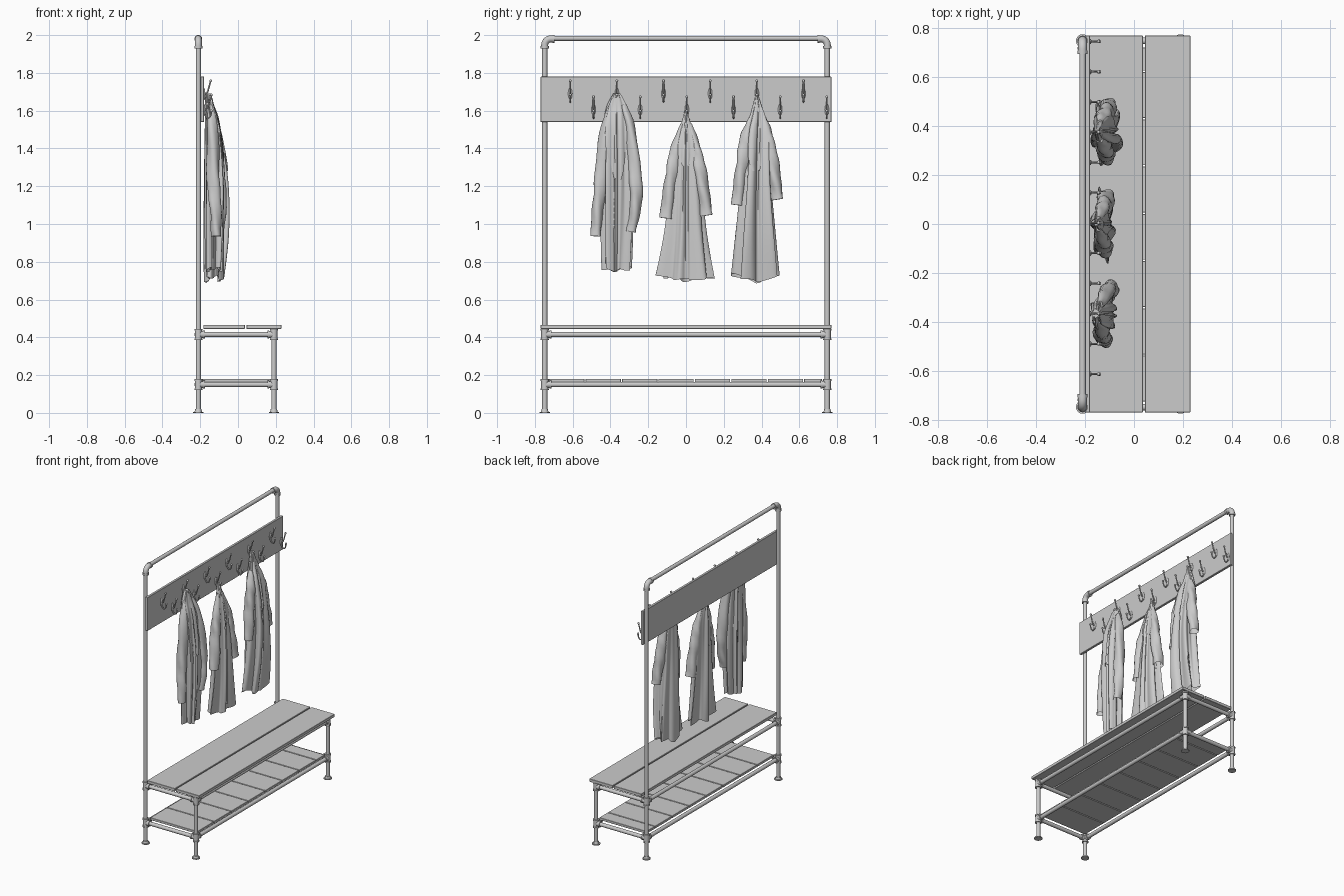
import bpy, bmesh, math
from mathutils import Vector

if "Cube" in bpy.data.objects:
    bpy.data.objects.remove(bpy.data.objects["Cube"])

BX, FX, PY = -0.21, 0.19, 0.748      # back posts, front legs, side offset
PIPE, FIT = 0.0135, 0.02


def finish(name, bm, angle=40):
    bmesh.ops.recalc_face_normals(bm, faces=bm.faces)
    me = bpy.data.meshes.new(name)
    bm.to_mesh(me)
    bm.free()
    ob = bpy.data.objects.new(name, me)
    bpy.context.collection.objects.link(ob)
    bpy.ops.object.select_all(action='DESELECT')
    ob.select_set(True)
    bpy.context.view_layer.objects.active = ob
    bpy.ops.object.shade_smooth_by_angle(angle=math.radians(angle))
    return ob


def skin(bm, rings, closed=True, caps=(True, True)):
    vs = [[bm.verts.new(p) for p in r] for r in rings]
    n = len(vs[0])
    for a, b in zip(vs, vs[1:]):
        for i in range(n if closed else n - 1):
            j = (i + 1) % n
            bm.faces.new((a[i], a[j], b[j], b[i]))
    if caps[0]:
        bm.faces.new(vs[0])
    if caps[1]:
        bm.faces.new(vs[-1])


def sweep(bm, pts, radii, sides=16, caps=(True, True), fold=0.0):
    pts = [Vector(p) for p in pts]
    if not isinstance(radii, (list, tuple)):
        radii = [radii] * len(pts)
    rings, ref = [], None
    for i, p in enumerate(pts):
        t = (pts[min(i + 1, len(pts) - 1)] - pts[max(i - 1, 0)]).normalized()
        if ref is None:
            ref = t.orthogonal()
        u = (ref - t * ref.dot(t)).normalized()
        ref, v = u, t.cross(u)
        ring = []
        for k in range(sides):
            a = 2 * math.pi * k / sides
            r = radii[i] * (1 + fold * math.sin(3 * a + i * 0.5) + fold * 0.6 * math.sin(i * 1.3 + a))
            ring.append(p + u * math.cos(a) * r + v * math.sin(a) * r)
        rings.append(ring)
    skin(bm, rings, caps=caps)


def smooth_path(keys, n):
    """Catmull-Rom samples of equally long key tuples."""
    out, m = [], len(keys) - 1
    for s in range(n + 1):
        f = s / n * m
        i = min(int(f), m - 1)
        t = f - i
        a, b, c, d = (keys[max(0, min(m, i + k))] for k in (-1, 0, 1, 2))
        out.append([0.5 * (2 * q + (r - p) * t + (2 * p - 5 * q + 4 * r - w) * t * t
                    + (3 * q - p - 3 * r + w) * t ** 3) for p, q, r, w in zip(a, b, c, d)])
    return out


def box(name, x, y, z):
    bm = bmesh.new()
    bmesh.ops.create_cube(bm, size=1)
    for v in bm.verts:
        v.co = [(r[0] + r[1]) / 2 + c * (r[1] - r[0]) for r, c in zip((x, y, z), v.co)]
    bmesh.ops.bevel(bm, geom=bm.edges[:], offset=0.0015, segments=1, affect='EDGES')
    return finish(name, bm, 30)


def pipes(name, runs, radius):
    bm = bmesh.new()
    for a, b in runs:
        sweep(bm, [a, b], radius)
    return finish(name, bm)


# Overhead pipe frame with rounded elbows
pipes("back_posts", [((BX, s * PY, 0.005), (BX, s * PY, 1.95)) for s in (-1, 1)], PIPE)
pipes("top_rail", [((BX, -PY + 0.03, 1.983), (BX, PY - 0.03, 1.983))], PIPE)
bm = bmesh.new()
for s in (-1, 1):
    path = [(BX, s * PY, 1.935)]
    for k in range(9):
        a = math.pi / 2 * k / 8
        path.append((BX, s * (PY - 0.033 + 0.033 * math.cos(a)), 1.947 + 0.033 * math.sin(a)))
    path.append((BX, s * (PY - 0.045), 1.98))
    sweep(bm, path, 0.0185)
    sweep(bm, [(BX, s * PY, 1.93), (BX, s * PY, 1.943)], 0.0215)
    sweep(bm, [(BX, s * (PY - 0.04), 1.98), (BX, s * (PY - 0.053), 1.98)], 0.0205)
finish("top_elbows", bm)

# Bench legs and rails at two heights
pipes("front_legs", [((FX, s * PY, 0.005), (FX, s * PY, 0.43)) for s in (-1, 1)], PIPE)
for label, z in (("seat", 0.415), ("shelf", 0.15)):
    pipes(label + "_long_rails", [((x, -PY, z), (x, PY, z)) for x in (BX, FX)], PIPE)
    pipes(label + "_side_rails", [((BX, s * PY, z), (FX, s * PY, z)) for s in (-1, 1)], PIPE)

# Pipe fittings with collars, and floor flanges
bm = bmesh.new()
feet = bmesh.new()
for x, inward in ((BX, 1), (FX, -1)):
    for s in (-1, 1):
        y = s * PY
        for z in (0.415, 0.15):
            sweep(bm, [(x, y, z - 0.028), (x, y, z + 0.026)], 0.0185)
            for e in (-0.03, 0.02):
                sweep(bm, [(x, y, z + e), (x, y, z + e + 0.009)], 0.0215)
            sweep(bm, [(x, y, z), (x + inward * 0.034, y, z)], 0.0175)
            sweep(bm, [(x + inward * 0.026, y, z), (x + inward * 0.035, y, z)], 0.0205)
            sweep(bm, [(x, y, z), (x, y - s * 0.034, z)], 0.0175)
            sweep(bm, [(x, y - s * 0.026, z), (x, y - s * 0.035, z)], 0.0205)
        sweep(feet, [(x, y, 0), (x, y, 0.006)], 0.027, 24)
        sweep(feet, [(x, y, 0.006), (x, y, 0.02)], [0.02, 0.0165], 24)
finish("pipe_fittings", bm)
finish("floor_flanges", feet)

# Boards: coat panel, seat planks and shelf slats
box("coat_board", (-0.1975, -0.18), (-0.77, 0.77), (1.54, 1.78))
box("seat_plank_back", (-0.183, 0.036), (-0.77, 0.77), (0.445, 0.466))
box("seat_plank_front", (0.045, 0.23), (-0.77, 0.77), (0.445, 0.466))
for i in range(8):
    y0 = -0.725 + 0.193 * i
    box(f"shelf_slat_{i + 1}", (-0.19, 0.185), (y0, min(y0 + 0.187, 0.72)), (0.163, 0.18))

# Two staggered rows of double coat hooks
for i in range(12):
    y = -0.613 + 0.1235 * i
    z = 1.69 if i % 2 == 0 else 1.605
    bm = bmesh.new()
    bmesh.ops.create_uvsphere(bm, u_segments=12, v_segments=8, radius=1)
    for v in bm.verts:
        v.co = (-0.179 + v.co.x * 0.006, y + v.co.y * 0.011, z + v.co.z * 0.03)
    long_prong = [(-0.178, y, z - 0.005), (-0.163, y, z + 0.006), (-0.155, y, z + 0.03), (-0.145, y, z + 0.068)]
    low_prong = [(-0.178, y, z - 0.015), (-0.168, y, z - 0.04), (-0.153, y, z - 0.043),
                 (-0.143, y, z - 0.025), (-0.141, y, z - 0.006)]
    for path in (long_prong, low_prong):
        sweep(bm, smooth_path(path, 10), 0.0042, 8)
        tip = bmesh.ops.create_uvsphere(bm, u_segments=10, v_segments=6, radius=0.0075)
        for v in tip['verts']:
            v.co += Vector(path[-1])
    finish(f"coat_hook_{i + 1}", bm)


# Hanging coats: draped body, lapels and two sleeves
def coat(name, body, sleeves, folds, phase, hem, lapel_rows):
    rows = smooth_path(body, 36)

    def point(i, a, lift=0.0):
        z, y0, y1, x0, x1 = rows[i]
        t = i / 36
        r = 1 - (0.1 + 0.1 * t) * (1 - math.sin(folds * a + phase + 1.2 * t)) \
            - 0.07 * (1 + math.sin((folds + 4) * a - phase))
        d = (a + math.pi) % (2 * math.pi) - math.pi
        r -= 0.4 * math.exp(-(d / 0.13) ** 2) * min(1, t * 3)
        r += lift
        z += hem * t ** 6 * abs(math.sin(a)) + 0.008 * t ** 6 * math.sin(5 * a + phase)
        return ((x0 + x1) / 2 + (x1 - x0) / 2 * math.cos(a) * r * 1.08,
                (y0 + y1) / 2 + (y1 - y0) / 2 * math.sin(a) * r * 1.08, z)

    bm = bmesh.new()
    skin(bm, [[point(i, 2 * math.pi * k / 72) for k in range(72)] for i in range(37)], caps=(True, False))
    finish(name + "_body", bm, 60)
    bm = bmesh.new()
    first, last = lapel_rows
    for s in (-1, 1):
        rings = []
        for i in range(first, last + 1):
            f = (i - first) / (last - first)
            wide = 0.15 + 0.75 * math.sin(math.pi * min(1, 0.25 + f * 0.75)) ** 0.8
            rings.append([point(i, s * (0.1 + wide * k / 6), 0.12) for k in range(7)])
        skin(bm, rings, closed=False, caps=(False, False))
    finish(name + "_lapels", bm, 60)
    bm = bmesh.new()
    for keys in sleeves:
        p = smooth_path(keys, 22)
        sweep(bm, [q[:3] for q in p], [q[3] for q in p], 20, (True, False), 0.1)
    finish(name + "_sleeves", bm, 60)


coat("left_coat",
     [(1.69, -0.385, -0.345, -0.172, -0.14), (1.62, -0.42, -0.31, -0.175, -0.125),
      (1.5, -0.44, -0.29, -0.175, -0.09), (1.25, -0.45, -0.275, -0.178, -0.065),
      (1.0, -0.45, -0.275, -0.178, -0.065), (0.75, -0.445, -0.285, -0.175, -0.075)],
     [[(-0.15, -0.395, 1.63, 0.014), (-0.135, -0.425, 1.5, 0.028), (-0.13, -0.45, 1.25, 0.034),
       (-0.12, -0.468, 1.08, 0.03), (-0.115, -0.477, 0.935, 0.026)],
      [(-0.14, -0.33, 1.63, 0.014), (-0.12, -0.295, 1.5, 0.028), (-0.1, -0.268, 1.25, 0.034),
       (-0.095, -0.268, 1.1, 0.032), (-0.1, -0.29, 0.96, 0.026)]],
     7, 0.4, 0.015, (3, 22))
coat("middle_coat",
     [(1.6, -0.008, 0.008, -0.165, -0.145), (1.52, -0.03, 0.03, -0.17, -0.125),
      (1.4, -0.07, 0.07, -0.175, -0.1), (1.2, -0.088, 0.085, -0.178, -0.08),
      (0.95, -0.115, 0.11, -0.18, -0.07), (0.7, -0.16, 0.15, -0.18, -0.07)],
     [[(-0.145, -0.02, 1.53, 0.01), (-0.135, -0.055, 1.4, 0.025), (-0.125, -0.078, 1.25, 0.034),
       (-0.12, -0.105, 1.03, 0.033)],
      [(-0.145, 0.02, 1.53, 0.01), (-0.13, 0.055, 1.4, 0.025), (-0.12, 0.078, 1.25, 0.034),
       (-0.115, 0.11, 1.045, 0.034)]],
     6, 1.5, 0.02, (8, 18))
coat("right_coat",
     [(1.685, 0.368, 0.384, -0.165, -0.14), (1.58, 0.34, 0.42, -0.172, -0.12),
      (1.47, 0.305, 0.45, -0.178, -0.085), (1.22, 0.285, 0.46, -0.18, -0.045),
      (0.95, 0.255, 0.485, -0.18, -0.042), (0.69, 0.23, 0.51, -0.178, -0.07)],
     [[(-0.14, 0.345, 1.56, 0.014), (-0.125, 0.318, 1.46, 0.029), (-0.115, 0.295, 1.3, 0.034),
       (-0.11, 0.272, 1.1, 0.03)],
      [(-0.14, 0.41, 1.56, 0.014), (-0.125, 0.435, 1.46, 0.029), (-0.11, 0.46, 1.3, 0.034),
       (-0.105, 0.487, 1.13, 0.03)]],
     5, 2.6, 0.04, (5, 20))
